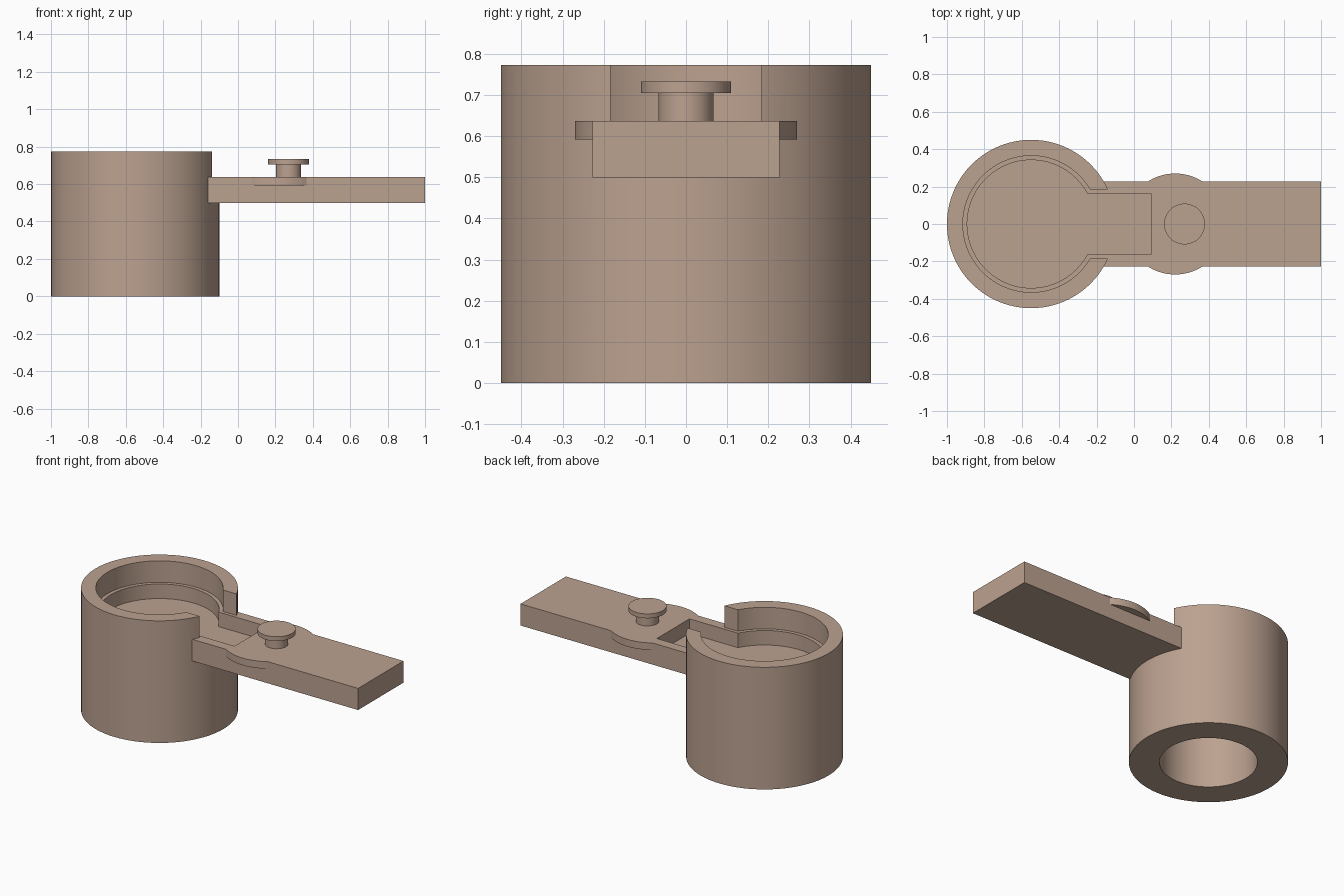
import bpy
from math import radians

if "Cube" in bpy.data.objects:
    bpy.data.objects.remove(bpy.data.objects["Cube"])

CX = -0.55                      # axis of the cup
TOP, ARM_TOP, ARM_BOTTOM, FLOOR = 0.773, 0.637, 0.5, 0.545

mat = bpy.data.materials.new("tan")
mat.diffuse_color = (0.50, 0.36, 0.28, 1)
mat.use_nodes = True
mat.node_tree.nodes["Principled BSDF"].inputs["Base Color"].default_value = mat.diffuse_color


def cylinder(name, x, r, z0, z1):
    bpy.ops.mesh.primitive_cylinder_add(vertices=96, radius=r, depth=z1 - z0,
                                        location=(x, 0, (z0 + z1) / 2))
    ob = bpy.context.object
    ob.name = name
    return ob


def box(name, x0, x1, half_y, z0, z1):
    bpy.ops.mesh.primitive_cube_add(size=1, location=((x0 + x1) / 2, 0, (z0 + z1) / 2))
    ob = bpy.context.object
    ob.name = name
    ob.scale = (x1 - x0, 2 * half_y, z1 - z0)
    bpy.ops.object.transform_apply(location=False, rotation=False, scale=True)
    return ob


def combine(target, tool, operation):
    bpy.context.view_layer.objects.active = target
    mod = target.modifiers.new(tool.name, 'BOOLEAN')
    mod.operation, mod.solver, mod.object = operation, 'EXACT', tool
    bpy.ops.object.modifier_apply(modifier=mod.name)
    bpy.data.objects.remove(tool)


def finish(ob):
    bpy.ops.object.select_all(action='DESELECT')
    ob.select_set(True)
    bpy.context.view_layer.objects.active = ob
    bpy.ops.object.shade_smooth_by_angle(angle=radians(30))
    ob.data.materials.clear()
    ob.data.materials.append(mat)


# Cup with flat arm and round bulge
body = cylinder("cup_and_arm", CX, 0.45, 0, TOP)
combine(body, box("arm", -0.25, 1.0, 0.227, ARM_BOTTOM, ARM_TOP), 'UNION')
combine(body, cylinder("bulge", 0.22, 0.27, 0.592, ARM_TOP), 'UNION')

# Wide upper recess and its side opening, then the narrower pocket and channel
combine(body, cylinder("upper_recess", CX, 0.365, ARM_TOP, 0.9), 'DIFFERENCE')
combine(body, box("side_opening", CX, -0.04, 0.184, ARM_TOP, 0.9), 'DIFFERENCE')
combine(body, cylinder("lower_recess", CX, 0.342, FLOOR, 0.9), 'DIFFERENCE')
combine(body, box("channel", CX, 0.09, 0.163, FLOOR, 0.9), 'DIFFERENCE')

# Bore from below
combine(body, cylinder("bottom_bore", CX, 0.277, -0.1, ARM_BOTTOM), 'DIFFERENCE')

# Headed pin on the arm
pin = cylinder("pin", 0.27, 0.067, 0.62, 0.72)
combine(pin, cylinder("pin_head", 0.27, 0.109, 0.705, 0.733), 'UNION')
combine(body, pin, 'UNION')
finish(body)
